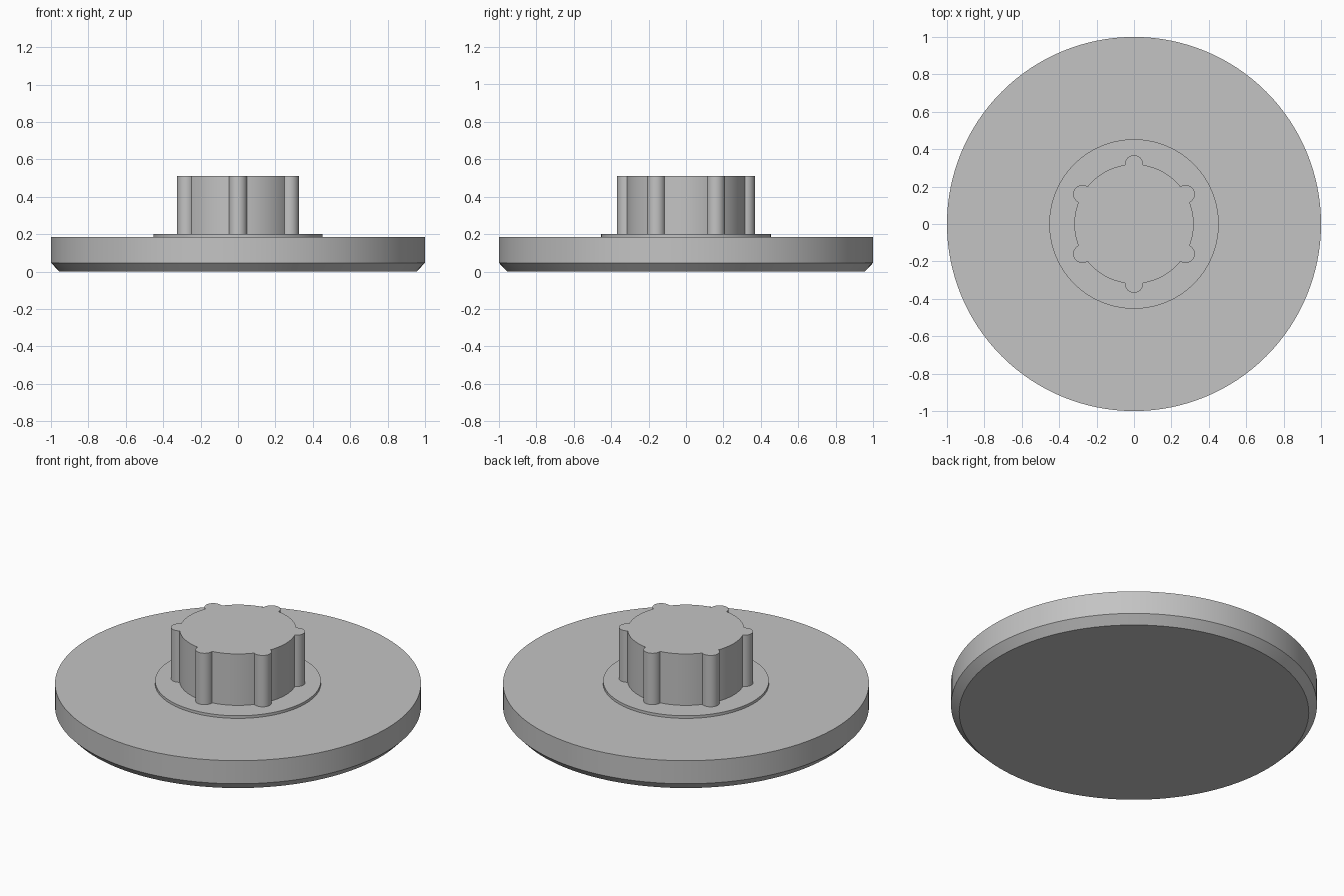
import bpy, bmesh, math

cube = bpy.data.objects.get("Cube")
if cube:
    bpy.data.objects.remove(cube, do_unlink=True)

grey = bpy.data.materials.new("plain_grey")
grey.use_nodes = True
colour = (0.55, 0.55, 0.55, 1)
grey.diffuse_color = colour
grey.node_tree.nodes["Principled BSDF"].inputs["Base Color"].default_value = colour


def circle(radius, count=128):
    return [(radius * math.cos(math.tau * i / count),
             radius * math.sin(math.tau * i / count)) for i in range(count)]


def stack(name, layers):
    """Solid through matching outlines, each given as (outline, height)."""
    bm = bmesh.new()
    rings = [[bm.verts.new((x, y, z)) for x, y in outline] for outline, z in layers]
    for low, high in zip(rings, rings[1:]):
        for i in range(len(low)):
            j = (i + 1) % len(low)
            bm.faces.new((low[i], low[j], high[j], high[i]))
    bm.faces.new(rings[0][::-1])
    bm.faces.new(rings[-1])
    mesh = bpy.data.meshes.new(name)
    bm.to_mesh(mesh)
    bm.free()
    mesh.materials.append(grey)
    obj = bpy.data.objects.new(name, mesh)
    bpy.context.collection.objects.link(obj)
    bpy.ops.object.select_all(action="DESELECT")
    obj.select_set(True)
    bpy.context.view_layer.objects.active = obj
    bpy.ops.object.shade_smooth_by_angle(angle=math.radians(30))


def lobed_outline(radius, lobe, count=6, lobe_steps=16, body_steps=14):
    """Circle with round ribs centred on its rim."""
    half = 2 * math.asin(lobe / (2 * radius))
    sweep = math.pi / 2 + half / 2
    step = math.tau / count
    points = []
    for k in range(count):
        a = math.pi / 2 + k * step
        cx, cy = radius * math.cos(a), radius * math.sin(a)
        for i in range(lobe_steps + 1):
            b = a - sweep + 2 * sweep * i / lobe_steps
            points.append((cx + lobe * math.cos(b), cy + lobe * math.sin(b)))
        for i in range(1, body_steps):
            b = a + half + (step - 2 * half) * i / body_steps
            points.append((radius * math.cos(b), radius * math.sin(b)))
    return points


# Wide disc with a chamfered lower edge
stack("base_disc", [(circle(0.955), 0), (circle(1), 0.047), (circle(1), 0.186)])

# Thin raised collar
stack("collar", [(circle(0.453), 0.18), (circle(0.453), 0.202)])

# Ribbed hub
hub = lobed_outline(0.319, 0.049)
stack("ribbed_hub", [(hub, 0.195), (hub, 0.512)])
